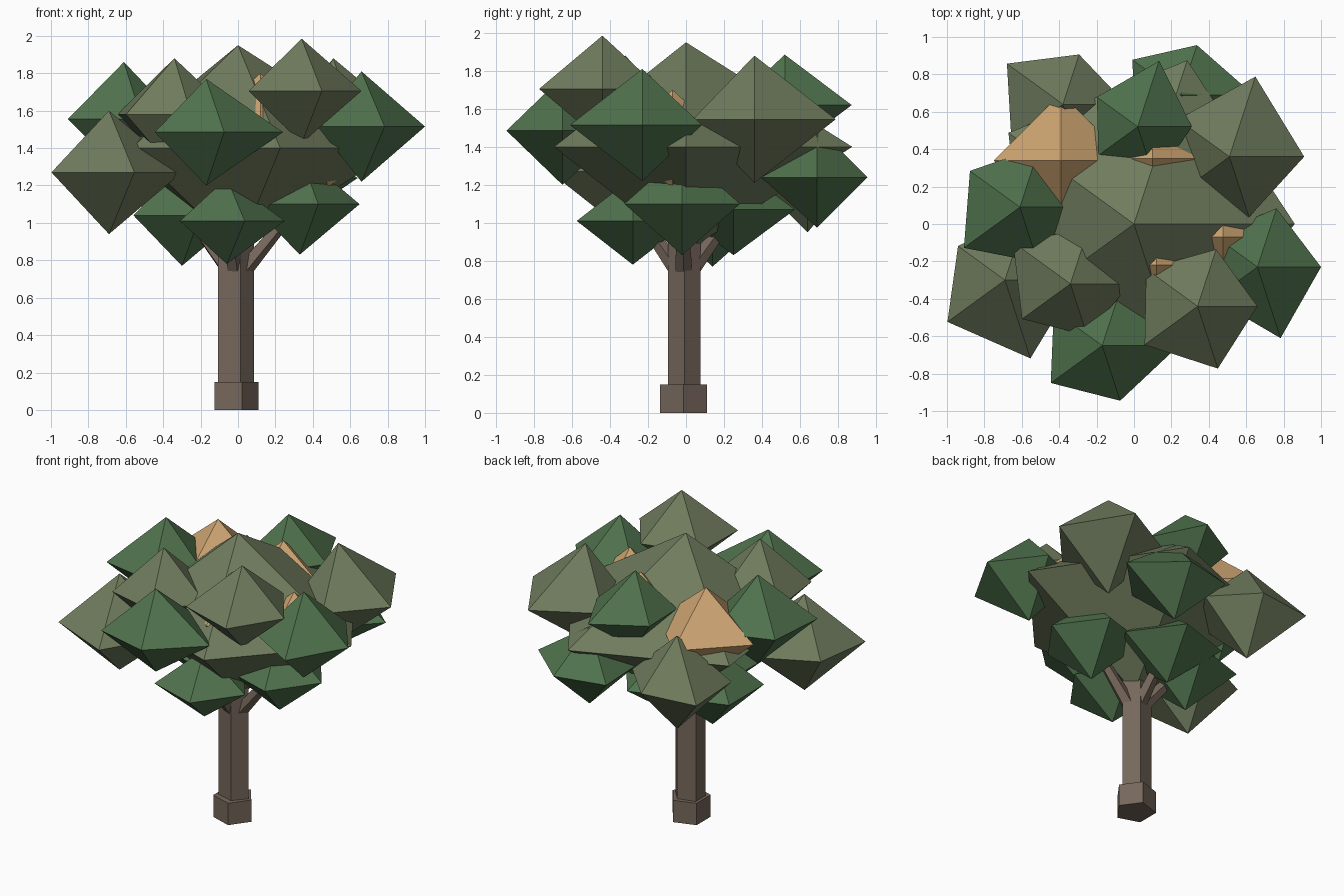
import bpy
from math import cos, sin, tau
from mathutils import Vector

if "Cube" in bpy.data.objects:
    bpy.data.objects.remove(bpy.data.objects["Cube"])


def material(name, rgb):
    m = bpy.data.materials.new(name)
    m.diffuse_color = (*rgb, 1)
    m.use_nodes = True
    m.node_tree.nodes["Principled BSDF"].inputs["Base Color"].default_value = m.diffuse_color
    return m


BARK = material("bark", (0.18, 0.135, 0.105))
LIGHT = material("light_leaves", (0.16, 0.20, 0.11))
DARK = material("dark_leaves", (0.08, 0.17, 0.075))
ORANGE = material("orange_leaves", (0.62, 0.38, 0.17))


def make(name, verts, faces, mat):
    me = bpy.data.meshes.new(name)
    me.from_pydata(verts, [], faces)
    me.materials.append(mat)
    ob = bpy.data.objects.new(name, me)
    bpy.context.collection.objects.link(ob)
    return ob


def clump(name, mat, centre, height, radii):
    """Double pyramid; one radius per corner of its equator."""
    x, y, z = centre
    n = len(radii)
    verts = [(x + r * cos(tau * i / n), y + r * sin(tau * i / n), z)
             for i, r in enumerate(radii)]
    verts += [(x, y, z + height), (x, y, z - height)]
    faces = []
    for i in range(n):
        j = (i + 1) % n
        faces += [(i, j, n), (j, i, n + 1)]
    return make(name, verts, faces, mat)


def limb(name, start, end, r0, r1):
    """Five-sided tapered prism between two points."""
    a, b = Vector(start), Vector(end)
    turn = Vector((0, 0, 1)).rotation_difference(b - a)
    ring = [Vector((cos(tau * i / 5), sin(tau * i / 5), 0)) for i in range(5)]
    verts = [p + turn @ (v * r) for p, r in ((a, r0), (b, r1)) for v in ring]
    faces = [(i, (i + 1) % 5, 5 + (i + 1) % 5, 5 + i) for i in range(5)]
    faces += [(4, 3, 2, 1, 0), (5, 6, 7, 8, 9)]
    return make(name, verts, faces, BARK)


# Trunk, foot and branches
limb("trunk_foot", (-0.02, -0.013, 0), (-0.02, -0.013, 0.15), 0.13, 0.13)
trunk = limb("trunk", (-0.02, -0.01, 0.14), (-0.02, -0.01, 0.96), 0.106, 0.106)
trunk.scale.y = 0.85
for tip in ((0.29, -0.02), (-0.06, -0.26), (-0.28, 0.13), (-0.05, 0.25)):
    limb("branch", (-0.01, -0.01, 0.70), (*tip, 1.06), 0.05, 0.03)

# Large central crown
clump("crown_core", LIGHT, (0, 0, 1.40), 0.55, (0.86, 0.92, 0.83, 0.70, 0.73))

# Outer light clumps
clump("light_clump_front", LIGHT, (0.34, -0.44, 1.705), 0.28, (0.32, 0.32, 0.34, 0.35, 0.35))
clump("light_clump_left", LIGHT, (-0.69, -0.30, 1.27), 0.33, (0.39, 0.38, 0.31, 0.38, 0.44))
clump("light_clump_front_left", LIGHT, (-0.34, -0.32, 1.58), 0.30, (0.32, 0.31, 0.38, 0.32, 0.29))
clump("light_clump_right", LIGHT, (0.51, 0.36, 1.545), 0.335, (0.40, 0.45, 0.34, 0.24, 0.34))
clump("light_clump_back", LIGHT, (-0.38, 0.64, 1.27), 0.32, (0.34, 0.28, 0.37, 0.34, 0.34))

# Outer dark clumps
clump("dark_clump_front", DARK, (-0.17, -0.65, 1.485), 0.285, (0.41, 0.33, 0.32, 0.34, 0.31))
clump("dark_clump_right", DARK, (0.66, -0.23, 1.515), 0.295, (0.34, 0.33, 0.29, 0.29, 0.40))
clump("dark_clump_back_top", DARK, (0.02, 0.52, 1.62), 0.265, (0.29, 0.37, 0.27, 0.26, 0.30))
clump("dark_clump_left", DARK, (-0.61, 0.09, 1.555), 0.305, (0.29, 0.34, 0.33, 0.37, 0.31))
clump("dark_clump_back", DARK, (0.25, 0.69, 1.24), 0.265, (0.39, 0.28, 0.32, 0.30, 0.31))

# Ring of low clumps round the top of the trunk
for x, y, z, h, r in ((-0.06, -0.28, 1.01, 0.23, 0.31), (0.33, -0.02, 1.10, 0.27, 0.32),
                      (-0.30, 0.14, 1.04, 0.27, 0.32), (-0.06, 0.25, 1.07, 0.24, 0.34)):
    clump("low_clump", DARK, (x, y, z), h, [r] * 5)

# Orange four-sided clumps peeping through the crown
for x, y, top, h, r in ((-0.39, 0.34, 1.81, 0.30, 0.36), (0.10, 0.35, 1.79, 0.26, 0.31),
                        (0.475, -0.07, 1.70, 0.26, 0.28), (0.12, -0.22, 1.80, 0.26, 0.30)):
    clump("orange_clump", ORANGE, (x, y, top - h), h, [r] * 4)
